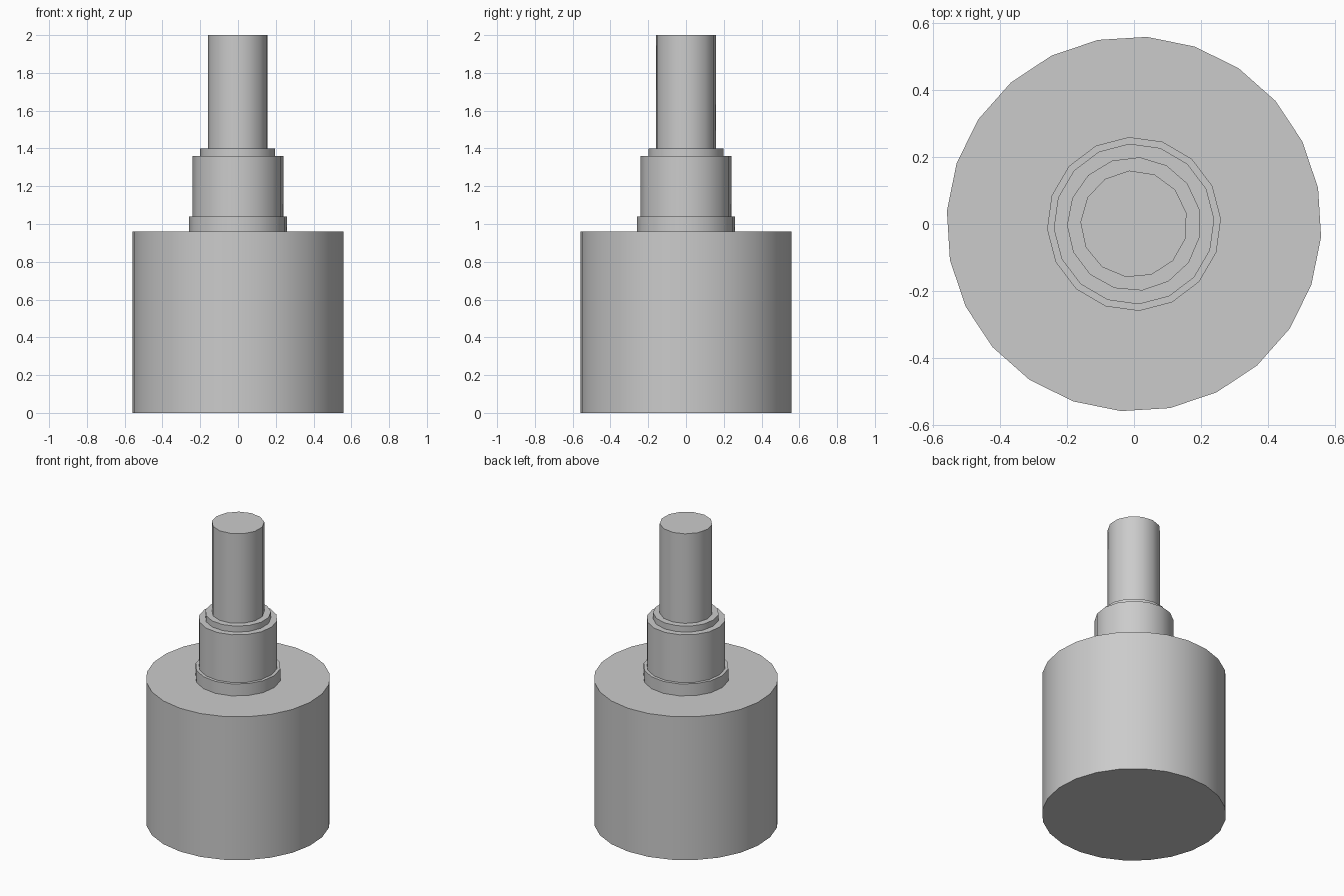
import bpy
import bmesh
from math import radians
from mathutils import Matrix

cube = bpy.data.objects.get("Cube")
if cube:
    bpy.data.objects.remove(cube, do_unlink=True)

# Single plain grey material
grey = bpy.data.materials.new("plain_grey")
grey.use_nodes = True
colour = (0.6, 0.6, 0.6, 1)
grey.diffuse_color = colour
grey.node_tree.nodes["Principled BSDF"].inputs["Base Color"].default_value = colour


def cylinder(name, radius, bottom, top, sides, turn):
    """Upright prism with its first corner turned from +x by some degrees."""
    bm = bmesh.new()
    place = Matrix.Translation((0, 0, (bottom + top) / 2)) @ Matrix.Rotation(radians(turn), 4, "Z")
    bmesh.ops.create_cone(bm, cap_ends=True, segments=sides, radius1=radius,
                          radius2=radius, depth=top - bottom)
    # Put a corner exactly on +x before turning
    first = max(bm.verts, key=lambda v: v.co.x).co
    align = Matrix.Rotation(-first.xy.to_3d().to_2d().angle_signed((1, 0)), 4, "Z")
    if abs((align @ first).y) > abs((align.inverted() @ first).y):
        align.invert()
    bm.transform(place @ align)
    mesh = bpy.data.meshes.new(name)
    bm.to_mesh(mesh)
    bm.free()
    mesh.materials.append(grey)
    obj = bpy.data.objects.new(name, mesh)
    bpy.context.collection.objects.link(obj)
    bpy.ops.object.select_all(action="DESELECT")
    obj.select_set(True)
    bpy.context.view_layer.objects.active = obj
    bpy.ops.object.shade_smooth_by_angle(angle=radians(30))


# Stacked turned parts, bottom to top
cylinder("main_body", 0.56, 0, 0.96, 24, 11)
cylinder("base_collar", 0.26, 0.96, 1.04, 16, 3.4)
cylinder("sleeve", 0.24, 1.04, 1.36, 16, 3.4)
cylinder("top_ring", 0.20, 1.36, 1.40, 15, 13)
cylinder("shaft", 0.16, 1.40, 2.0, 13, 12)
